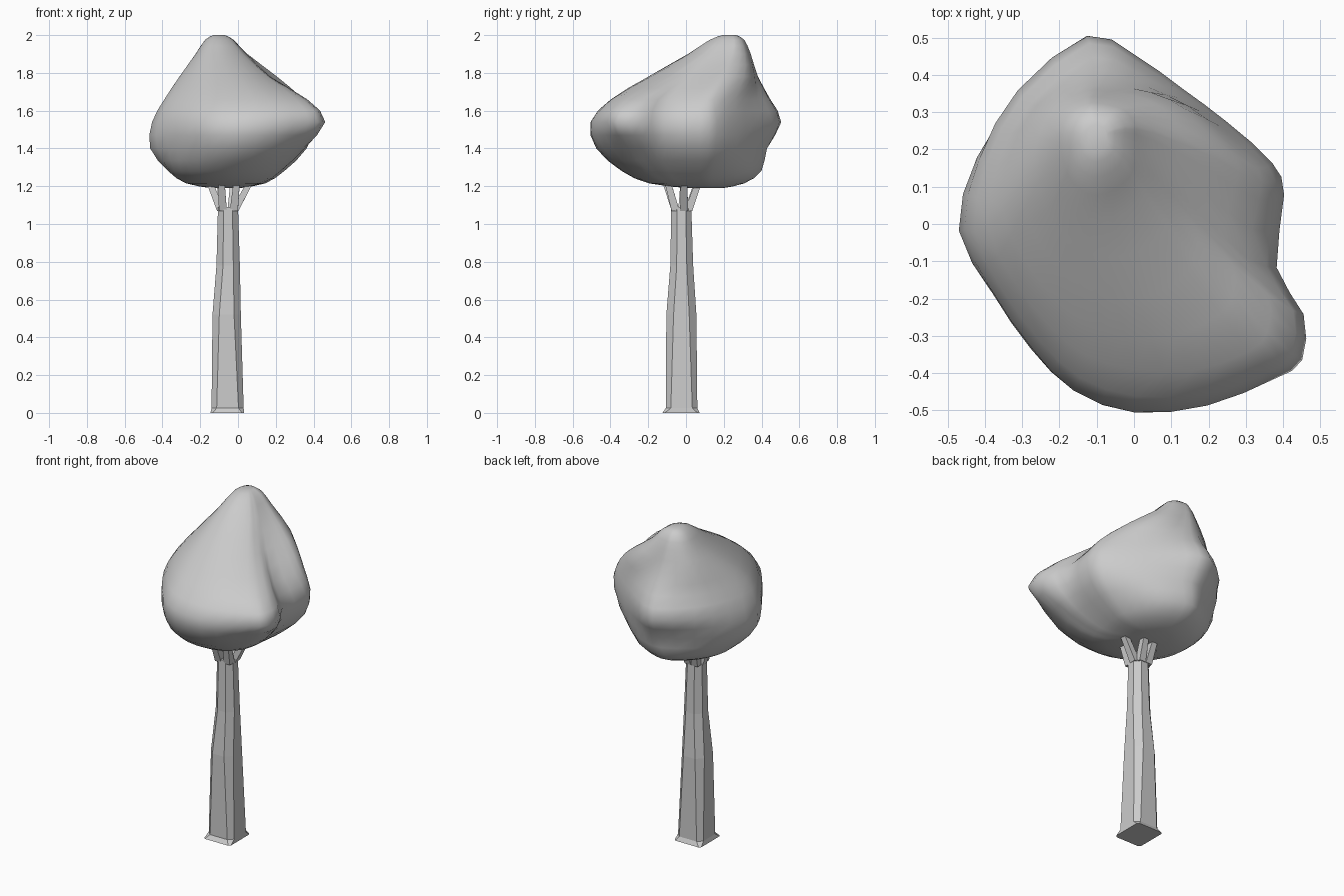
import bpy, bmesh, math
from mathutils import Vector

if "Cube" in bpy.data.objects:
    bpy.data.objects.remove(bpy.data.objects["Cube"])


def loft(name, rings, smooth=None):
    """Skin a stack of equal-length point rings and cap both ends."""
    bm = bmesh.new()
    rows = [[bm.verts.new(p) for p in ring] for ring in rings]
    n = len(rows[0])
    for a, b in zip(rows, rows[1:]):
        for i in range(n):
            j = (i + 1) % n
            bm.faces.new((a[i], a[j], b[j], b[i]))
    bm.faces.new(rows[0][::-1])
    bm.faces.new(rows[-1])
    bmesh.ops.recalc_face_normals(bm, faces=bm.faces)
    me = bpy.data.meshes.new(name)
    bm.to_mesh(me)
    bm.free()
    ob = bpy.data.objects.new(name, me)
    bpy.context.collection.objects.link(ob)
    bpy.ops.object.select_all(action='DESELECT')
    bpy.context.view_layer.objects.active = ob
    ob.select_set(True)
    if smooth:
        bpy.ops.object.shade_smooth_by_angle(angle=math.radians(smooth))
    return ob


def midpoints(pts, closed):
    """Insert a smooth in-between point after each point."""
    n, out = len(pts), []
    for i in range(n):
        out.append(pts[i])
        if closed or i < n - 1:
            at = (lambda k: pts[k % n]) if closed else (lambda k: pts[max(0, min(n - 1, k))])
            out.append((at(i) + at(i + 1)) * .5625 - (at(i - 1) + at(i + 2)) * .0625)
    return out


# Crown: irregular outlines, (z, centre x, centre y, scale, radii by angle)
angles = [11, 24, 48, 70, 90, 104, 131, 157, 182, 206, 230, 250, 270, 292, 312, 321, 332, 343]
r128 = [.29, .30, .31, .34, .37, .38, .35, .34, .33, .33, .34, .35, .36, .36, .34, .32, .30, .28]
r140 = [.37, .38, .36, .37, .41, .44, .43, .45, .465, .41, .42, .45, .475, .47, .45, .43, .40, .36]
r153 = [.41, .405, .37, .385, .455, .52, .475, .45, .455, .42, .43, .475, .505, .525, .56, .58, .515, .40]
r166 = [.34, .365, .35, .36, .41, .46, .425, .40, .39, .355, .355, .375, .39, .425, .46, .46, .41, .32]
r178 = [.25, .28, .28, .27, .27, .29, .29, .27, .26, .25, .26, .28, .30, .31, .30, .28, .25, .23]
r190 = [.14, .15, .15, .14, .14, .145, .145, .14, .135, .14, .16, .18, .19, .18, .17, .16, .15, .14]
levels = [(1.19, -.06, .10, .25, r128), (1.215, -.05, .05, .68, r128),
          (1.28, -.04, .02, 1, r128), (1.40, 0, 0, 1, r140), (1.54, 0, 0, 1, r153),
          (1.66, 0, 0, 1, r166), (1.78, -.05, .10, 1, r178),
          (1.90, -.09, .20, 1, r190), (1.975, -.10, .23, .55, r190),
          (2.0, -.10, .235, .22, r190)]
rings = []
for z, cx, cy, s, radii in levels:
    ring = [Vector((cx + s * r * math.cos(math.radians(a)),
                    cy + s * r * math.sin(math.radians(a)), z)) for a, r in zip(angles, radii)]
    rings.append(midpoints(ring, True))
columns = [midpoints(list(col), False) for col in zip(*rings)]
crown = loft("leaf_crown", list(zip(*columns)), 80)


# Trunk: chamfered square sections with a flared square foot
def section(z, x0, x1, y0, y1, c):
    dx, dy = (x1 - x0) * c, (y1 - y0) * c
    return [(x0 + dx, y0, z), (x1 - dx, y0, z), (x1, y0 + dy, z), (x1, y1 - dy, z),
            (x1 - dx, y1, z), (x0 + dx, y1, z), (x0, y1 - dy, z), (x0, y0 + dy, z)]


loft("trunk", [section(*s) for s in [
    (0, -.146, .032, -.125, .073, .06), (.025, -.14, .03, -.107, .06, .16),
    (.52, -.135, .015, -.104, .055, .24), (.78, -.114, .01, -.083, .038, .28),
    (1.09, -.106, .0, -.078, .028, .28)]])

# Branches splaying from the trunk top into the crown
for i, (bx, by, tx, ty) in enumerate([
        (-.09, -.02, -.17, -.01), (-.08, -.055, -.09, -.125), (-.022, -.055, -.002, -.11),
        (-.018, -.01, .09, -.01), (-.035, .012, -.02, .085), (-.08, .012, -.10, .075)]):
    loft("branch_%d" % (i + 1), [
        [(x + r * math.cos(k * math.pi / 2 + .78), y + r * math.sin(k * math.pi / 2 + .78), z)
         for k in range(4)]
        for x, y, z, r in [(bx, by, 1.07, .03), (tx, ty, 1.27, .022)]])
